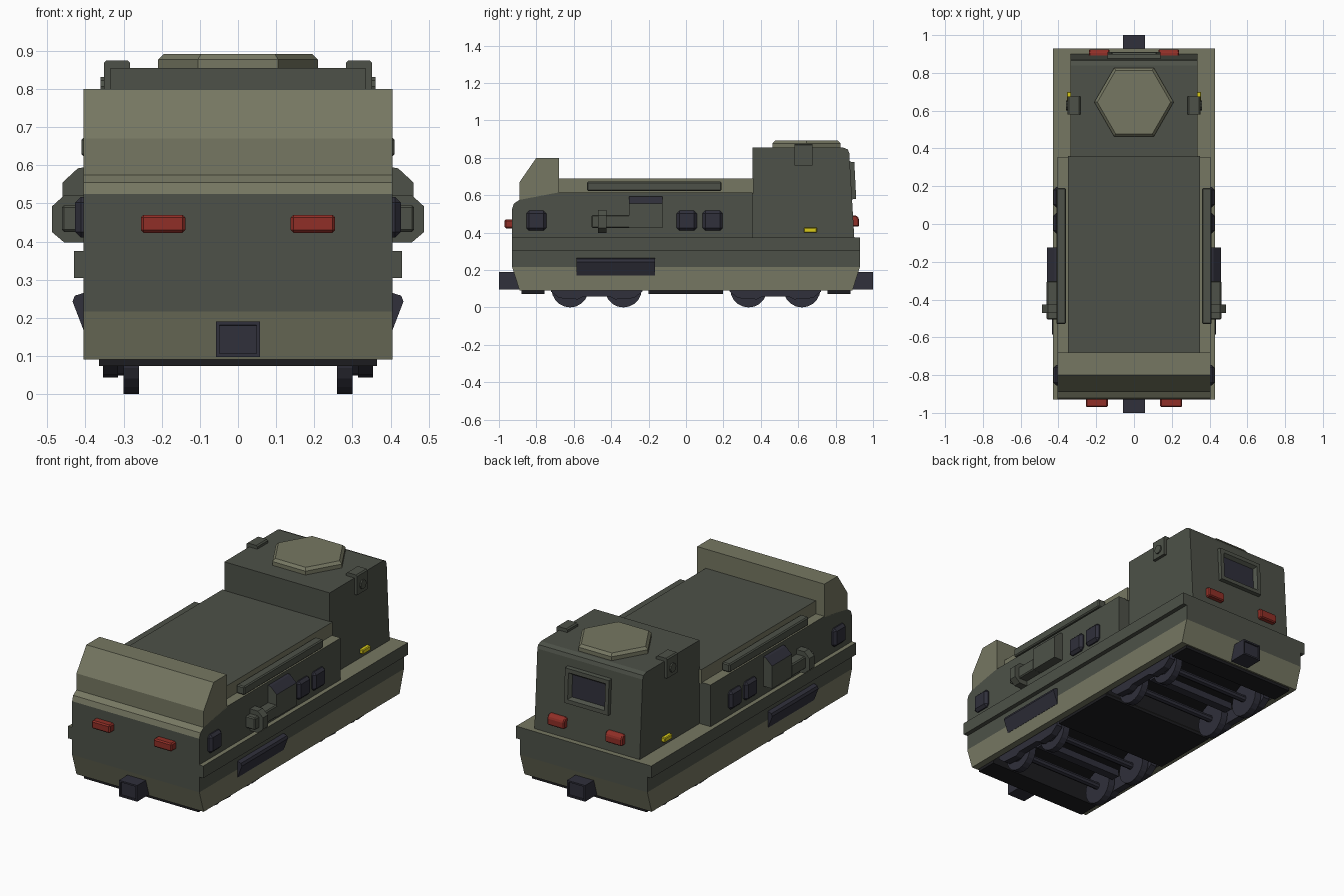
import bpy, bmesh, math
from mathutils import Vector

if "Cube" in bpy.data.objects:
    bpy.data.objects.remove(bpy.data.objects["Cube"])


def material(name, rgb):
    m = bpy.data.materials.new(name)
    m.diffuse_color = (*rgb, 1)
    m.use_nodes = True
    m.node_tree.nodes["Principled BSDF"].inputs["Base Color"].default_value = m.diffuse_color
    return m


GREEN = material("dark green", (0.075, 0.083, 0.065))
OLIVE = material("olive", (0.18, 0.185, 0.122))
NAVY = material("dark navy", (0.029, 0.029, 0.043))
BLACK = material("black", (0.012, 0.012, 0.014))
RED = material("red", (0.28, 0.028, 0.02))
YELLOW = material("yellow", (0.70, 0.60, 0.01))


def prism(name, pts, axis, lo, hi, mats, rule=None, bevel=0, mirror=False, edit=None, cutter=None):
    """Extrude a profile along x (pts = y,z), y (pts = x,z) or z (pts = x,y)."""
    def place(p, d):
        return {"x": (d, p[0], p[1]), "y": (p[0], d, p[1]), "z": (p[0], p[1], d)}[axis]
    bm = bmesh.new()
    a = [bm.verts.new(place(p, lo)) for p in pts]
    b = [bm.verts.new(place(p, hi)) for p in pts]
    bm.faces.new(a)
    bm.faces.new(b)
    for i in range(len(pts)):
        j = (i + 1) % len(pts)
        bm.faces.new((a[i], a[j], b[j], b[i]))
    bmesh.ops.recalc_face_normals(bm, faces=bm.faces)
    if edit:
        edit(bm)
    me = bpy.data.meshes.new(name)
    bm.to_mesh(me)
    bm.free()
    ob = bpy.data.objects.new(name, me)
    bpy.context.collection.objects.link(ob)
    mats = mats if isinstance(mats, list) else [mats]
    for m in mats:
        me.materials.append(m)
    if cutter:
        for c in cutter:
            mod = ob.modifiers.new("bay", "BOOLEAN")
            mod.object, mod.solver = c, "EXACT"
            bpy.context.view_layer.objects.active = ob
            bpy.ops.object.modifier_apply(modifier=mod.name)
    if rule:
        for f in ob.data.polygons:
            f.material_index = rule(f.center, f.normal)
    if bevel:
        mod = ob.modifiers.new("bevel", "BEVEL")
        mod.width, mod.segments = bevel, 1
    if mirror:
        ob.modifiers.new("mirror", "MIRROR")
    return ob


def box(name, x, y, z, mats, **kw):
    pts = [(x[0], y[0]), (x[1], y[0]), (x[1], y[1]), (x[0], y[1])]
    return prism(name, pts, "z", z[0], z[1], mats, **kw)


def circle(cy, cz, r, n, start=0):
    return [(cy + r * math.cos(start + 2 * math.pi * i / n),
             cz + r * math.sin(start + 2 * math.pi * i / n)) for i in range(n)]


def facing(bm, d):
    return [max(bm.faces, key=lambda f: f.normal.dot(Vector(d)))]


# Lower hull with two open wheel bays
bays = []
for s in (-1, 1):
    c = box("bay_cutter", (-0.365, 0.365), sorted((0.2 * s, 0.757 * s)), (0, 0.2), BLACK)
    c.hide_render = True
    bays.append(c)
hull = prism("lower_hull", [(-0.89, 0.09), (0.89, 0.09), (0.93, 0.217), (-0.93, 0.217)], "x",
             -0.405, 0.405, [OLIVE, BLACK], cutter=bays,
             rule=lambda c, n: int(abs(c.x) < 0.37 and abs(c.y) < 0.8 and c.z > 0.091 and
                                   not (abs(n.x) > 0.9 and abs(c.x) > 0.38)))
for c in bays:
    bpy.data.objects.remove(c)
box("hull_band", (-0.405, 0.405), (-0.93, 0.93), (0.217, 0.31), GREEN)
box("hull_ledge", (-0.43, 0.43), (-0.93, 0.93), (0.305, 0.375), [GREEN, OLIVE],
    rule=lambda c, n: int(n.z > 0.9))

# Upper body, front hood and roof box
prism("upper_body", [(-0.93, 0.375), (-0.93, 0.525), (-0.92, 0.555), (-0.89, 0.575), (-0.68, 0.615),
                     (0.355, 0.615), (0.355, 0.375)], "x", -0.405, 0.405, [GREEN, OLIVE],
      rule=lambda c, n: int(n.z > 0.2))
prism("front_hood", [(-0.89, 0.57), (-0.89, 0.67), (-0.80, 0.80), (-0.68, 0.80), (-0.68, 0.61)], "x",
      -0.405, 0.405, OLIVE)
box("roof_box", (-0.35, 0.35), (-0.68, 0.36), (0.61, 0.69), [OLIVE, GREEN],
    rule=lambda c, n: int(n.z > 0.9))
box("side_rail", (0.36, 0.411), (-0.53, 0.19), (0.623, 0.672), GREEN, bevel=0.006, mirror=True)

# Cabin
prism("cabin", [(0.355, 0.37), (0.90, 0.37), (0.873, 0.825), (0.865, 0.845), (0.84, 0.855),
                (0.355, 0.855)], "x", -0.335, 0.335, GREEN)


def taper_top(bm):
    bmesh.ops.inset_region(bm, faces=facing(bm, (0, 0, 1)), thickness=0.016, depth=0.015)


prism("roof_hatch", circle(0, 0.645, 0.21, 6), "z", 0.85, 0.877, OLIVE, edit=taper_top)


# Rear window: recessed frame with a dark pane
def recess(bm):
    f = facing(bm, (0, 1, 0))
    bmesh.ops.inset_region(bm, faces=f, thickness=0.032, depth=0)
    bmesh.ops.inset_region(bm, faces=f, thickness=0.018, depth=-0.02)


prism("rear_window", [(0.86, 0.575), (0.91, 0.58), (0.90, 0.777), (0.85, 0.782)], "x", -0.14, 0.14,
      [GREEN, NAVY], edit=recess,
      rule=lambda c, n: int(n.y > 0.9 and abs(c.x) < 0.05 and 0.65 < c.z < 0.71))

# Roof corner brackets with round lamps
prism("roof_bracket", [(0.283, 0.85), (0.283, 0.868), (0.29, 0.875), (0.345, 0.875), (0.352, 0.868),
                       (0.352, 0.76), (0.33, 0.76), (0.33, 0.85)], "y", 0.58, 0.675, GREEN, mirror=True)
prism("bracket_lamp", circle(0.628, 0.807, 0.026, 10), "x", 0.35, 0.36, GREEN, mirror=True)
box("side_marker", (0.33, 0.356), (0.63, 0.70), (0.40, 0.427), YELLOW, bevel=0.004, mirror=True)

# Red lamps and couplers
box("front_lamp", (0.138, 0.255), (-0.97, -0.92), (0.423, 0.47), RED, bevel=0.007, mirror=True)
prism("rear_lamp", [(0.87, 0.432), (0.925, 0.432), (0.925, 0.475), (0.91, 0.492), (0.87, 0.492)], "x",
      0.13, 0.238, RED, bevel=0.006, mirror=True)
for name, s in (("front_coupler", -1), ("rear_coupler", 1)):
    def hollow(bm):
        bmesh.ops.inset_region(bm, faces=facing(bm, (0, s, 0)), thickness=0.013, depth=0)
        bmesh.ops.inset_region(bm, faces=facing(bm, (0, s, 0)), thickness=0.001, depth=-0.008)
    box(name, (-0.058, 0.058), sorted((0.88 * s, 1.0 * s)), (0.097, 0.19), NAVY, edit=hollow)

# Side windows
for y in (-0.80, 0.004, 0.142):
    box("side_window", (0.39, 0.427), (y - 0.054, y + 0.054), (0.41, 0.517), NAVY,
        bevel=0.015, mirror=True)

# Side housing with dark sloped lid, arm and octagonal clamp
prism("side_housing", [(0.40, 0.425), (0.46, 0.425), (0.46, 0.555), (0.42, 0.592), (0.40, 0.595)], "y",
      -0.305, -0.125, [GREEN, NAVY], mirror=True, rule=lambda c, n: int(n.z > 0.3))
box("side_arm", (0.40, 0.462), (-0.505, -0.30), (0.425, 0.495), GREEN, mirror=True, bevel=0.006)
prism("arm_clamp", [(0.40, 0.397), (0.455, 0.397), (0.488, 0.425), (0.488, 0.492), (0.455, 0.522),
                    (0.40, 0.522)], "y", -0.47, -0.425, GREEN, mirror=True)
prism("lower_side_panel", [(0.39, 0.165), (0.406, 0.17), (0.434, 0.243), (0.428, 0.258), (0.39, 0.27)],
      "y", -0.585, -0.165, NAVY, mirror=True)

# Floor plates under the hull
for y0, y1 in ((-0.88, -0.757), (-0.2, 0.197), (0.757, 0.88)):
    box("floor_plate", (-0.365, 0.365), (y0, y1), (0.073, 0.095), BLACK)

# Wheels, axles and side frames
for s in (-1, 1):
    for y in (0.335 * s, 0.62 * s):
        prism("wheel", circle(y, 0.099, 0.099, 20, math.pi / 2), "x", 0.26, 0.30, NAVY, mirror=True)
        prism("wheel_hub", circle(y, 0.099, 0.05, 12), "x", 0.295, 0.33, NAVY, mirror=True)
        prism("axle", circle(y, 0.099, 0.02, 8), "x", -0.27, 0.27, NAVY)
    box("bogie_beam", (-0.27, 0.27), (0.4775 * s - 0.025, 0.4775 * s + 0.025), (0.09, 0.13), NAVY)
    c = 0.4775 * s
    prism("bogie_frame", [(c - 0.245, 0.13), (c - 0.245, 0.085), (c - 0.20, 0.05), (c - 0.10, 0.043),
                          (c - 0.07, 0.058), (c + 0.07, 0.058), (c + 0.10, 0.043), (c + 0.20, 0.05),
                          (c + 0.245, 0.085), (c + 0.245, 0.13)], "x", 0.315, 0.354, NAVY, mirror=True)
